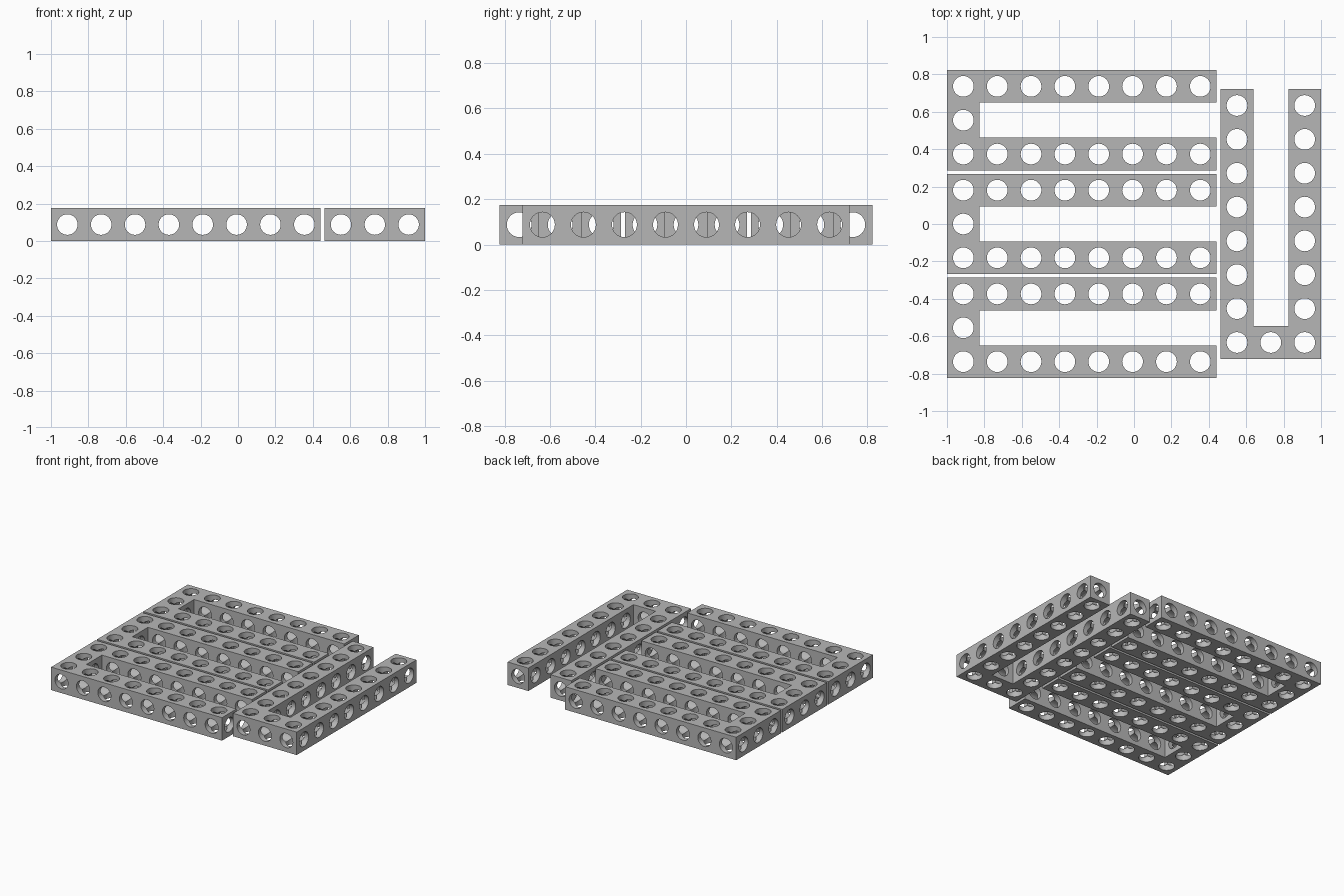
import bpy, bmesh, math
from mathutils import Matrix, Vector

if "Cube" in bpy.data.objects:
    bpy.data.objects.remove(bpy.data.objects["Cube"])

PITCH = 0.181          # spacing between bores
BEAM = 0.175           # square section of the beam
LENGTH = 7 * PITCH + BEAM
WIDTH = 2 * PITCH + BEAM
MID = BEAM / 2

grey = bpy.data.materials.new("light grey")
grey.diffuse_color = (0.47, 0.47, 0.47, 1)
grey.use_nodes = True
grey.node_tree.nodes["Principled BSDF"].inputs["Base Color"].default_value = grey.diffuse_color


def make_object(name, bm):
    mesh = bpy.data.meshes.new(name)
    bm.to_mesh(mesh)
    bm.free()
    obj = bpy.data.objects.new(name, mesh)
    bpy.context.collection.objects.link(obj)
    return obj


def bore_cutter(name, axis, centres, radius):
    """One object holding parallel cylinders along the given axis."""
    bm = bmesh.new()
    turn = Vector((0, 0, 1)).rotation_difference(Vector(axis)).to_matrix().to_4x4()
    for c in centres:
        bmesh.ops.create_cone(bm, cap_ends=True, segments=32, radius1=radius,
                              radius2=radius, depth=2,
                              matrix=Matrix.Translation(c) @ turn)
    obj = make_object(name, bm)
    obj.hide_render = True
    return obj


# U-shaped frame outline, open towards +x
x0, x1, y1 = -LENGTH / 2, LENGTH / 2, WIDTH / 2
xi, yi = x0 + BEAM, y1 - BEAM
outline = [(x0, -y1), (x1, -y1), (x1, -yi), (xi, -yi),
           (xi, yi), (x1, yi), (x1, y1), (x0, y1)]
bm = bmesh.new()
base = bm.faces.new([bm.verts.new((x, y, 0)) for x, y in outline])
top = bmesh.ops.extrude_face_region(bm, geom=[base])["geom"]
bmesh.ops.translate(bm, vec=(0, 0, BEAM),
                    verts=[v for v in top if isinstance(v, bmesh.types.BMVert)])
bmesh.ops.recalc_face_normals(bm, faces=bm.faces)
frame = make_object("u_frame_back", bm)
frame.data.materials.append(grey)

# Bores through every grid position in all three directions
xs = [x0 + MID + i * PITCH for i in range(8)]
ys = [-PITCH, 0, PITCH]
cutters = [
    bore_cutter("long_bores", (1, 0, 0), [(0, y, MID) for y in ys], 0.0546),
    bore_cutter("cross_bores", (0, 1, 0), [(x, 0, MID) for x in xs], 0.0550),
    bore_cutter("upright_bores", (0, 0, 1), [(x, y, MID) for x in xs for y in ys], 0.0554),
]
for cutter in cutters:
    mod = frame.modifiers.new(cutter.name, 'BOOLEAN')
    mod.operation = 'DIFFERENCE'
    mod.solver = 'EXACT'
    mod.object = cutter
bpy.context.view_layer.update()
depsgraph = bpy.context.evaluated_depsgraph_get()
bored = bpy.data.meshes.new_from_object(frame.evaluated_get(depsgraph))
frame.modifiers.clear()
frame.data = bored
bored.materials.clear()
bored.materials.append(grey)
for poly in bored.polygons:
    poly.material_index = 0
for cutter in cutters:
    bpy.data.objects.remove(cutter)

# Smooth bores with crisp edges
bpy.ops.object.select_all(action='DESELECT')
frame.select_set(True)
bpy.context.view_layer.objects.active = frame
bpy.ops.object.shade_smooth_by_angle(angle=math.radians(30))

# Three frames side by side, and one turned to open towards the back
frame.location = (-1 - x0, 0.555, 0)
for name, loc, turn in [("u_frame_middle", (-1 - x0, 0, 0), 0),
                        ("u_frame_front", (-1 - x0, -0.555, 0), 0),
                        ("u_frame_right", (1 - y1, 0, 0), math.pi / 2)]:
    copy = frame.copy()
    copy.name = name
    copy.location = loc
    copy.rotation_euler = (0, 0, turn)
    bpy.context.collection.objects.link(copy)
